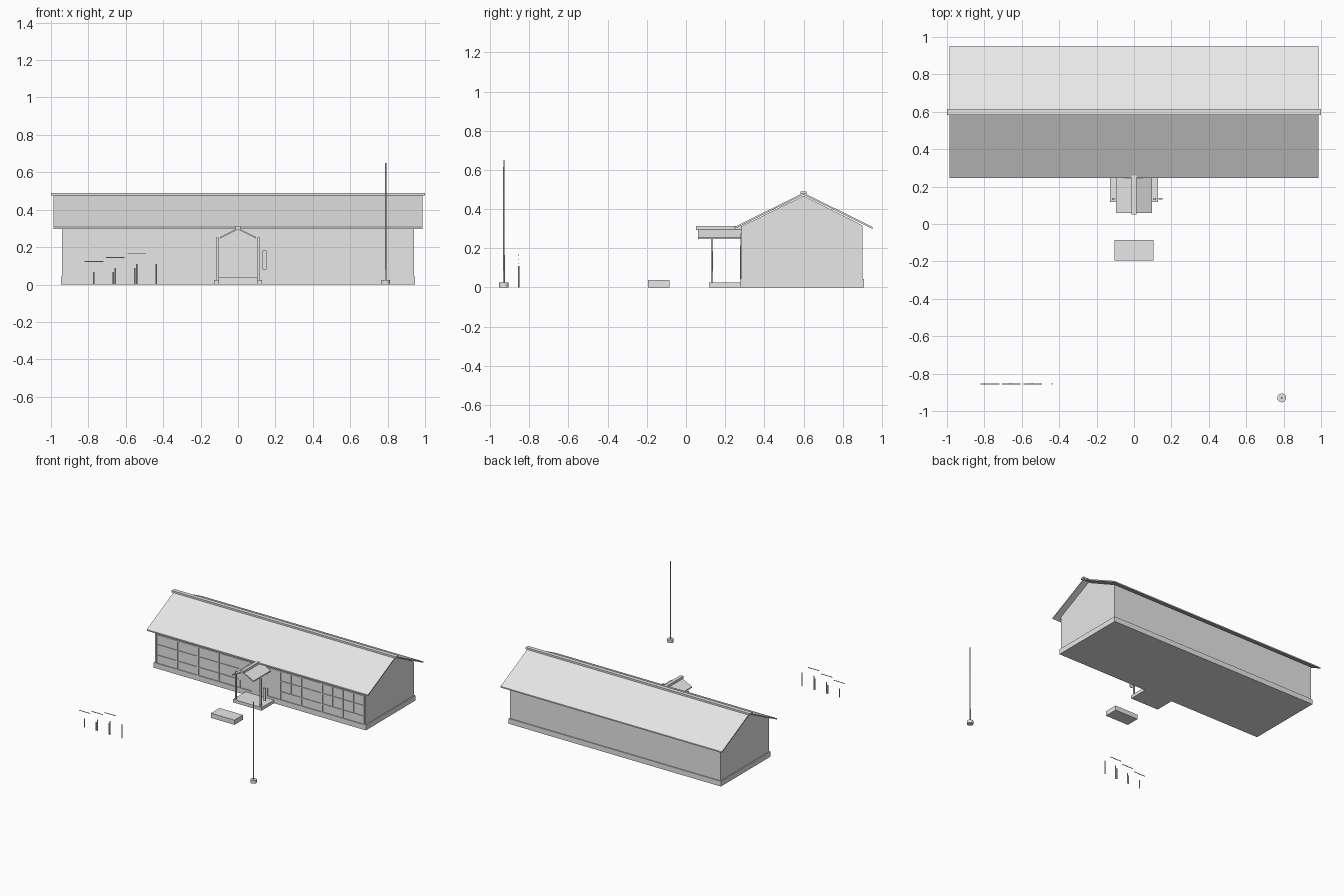
import bpy, bmesh, math

if "Cube" in bpy.data.objects:
    bpy.data.objects.remove(bpy.data.objects["Cube"])

grey = bpy.data.materials.new("light_grey")
grey.diffuse_color = (0.8, 0.8, 0.8, 1)
grey.use_nodes = True
grey.node_tree.nodes["Principled BSDF"].inputs["Base Color"].default_value = grey.diffuse_color


def finish(name, bm):
    bmesh.ops.recalc_face_normals(bm, faces=bm.faces)
    me = bpy.data.meshes.new(name)
    bm.to_mesh(me)
    bm.free()
    me.materials.append(grey)
    ob = bpy.data.objects.new(name, me)
    bpy.context.collection.objects.link(ob)
    return ob


def prism(name, profile, axis, a, b):
    """Extrude a 2D profile: axis 'x' takes (y, z) points, axis 'y' takes (x, z)."""
    bm = bmesh.new()
    place = (lambda p, t: (t, p[0], p[1])) if axis == 'x' else (lambda p, t: (p[0], t, p[1]))
    ends = [[bm.verts.new(place(p, t)) for p in profile] for t in (a, b)]
    n = len(profile)
    bm.faces.new(ends[0])
    bm.faces.new(ends[1][::-1])
    for i in range(n):
        j = (i + 1) % n
        bm.faces.new((ends[0][i], ends[0][j], ends[1][j], ends[1][i]))
    return finish(name, bm)


def box(name, x0, x1, y0, y1, z0, z1):
    return prism(name, [(y0, z0), (y1, z0), (y1, z1), (y0, z1)], 'x', x0, x1)


def rod(name, x, y, z0, z1, r0, r1, sides=12):
    bm = bmesh.new()
    bmesh.ops.create_cone(bm, cap_ends=True, segments=sides, radius1=r0, radius2=r1, depth=z1 - z0)
    bmesh.ops.translate(bm, verts=bm.verts, vec=(x, y, (z0 + z1) / 2))
    ob = finish(name, bm)
    bpy.context.view_layer.objects.active = ob
    ob.select_set(True)
    bpy.ops.object.shade_smooth_by_angle(angle=math.radians(40))
    ob.select_set(False)
    return ob


def roof(name, axis, c, half, eave, ridge, t, a, b):
    """Thin folded gable slab with the ridge at c."""
    return prism(name, [(c - half, eave), (c, ridge), (c + half, eave),
                        (c + half, eave - t), (c, ridge - t), (c - half, eave - t)], axis, a, b)


# Main building
FRONT, BACK, RIDGE = 0.284, 0.90, 0.60
box("plinth", -0.947, 0.947, 0.277, 0.908, 0, 0.042)
box("walls", -0.94, 0.94, FRONT, BACK, 0.042, 0.30)
prism("gable_walls", [(FRONT, 0.30), (BACK, 0.30), (BACK, 0.317), (RIDGE, 0.468), (FRONT, 0.312)],
      'x', -0.94, 0.94)
roof("main_roof", 'x', RIDGE, 0.353, 0.308, 0.483, 0.01, -0.987, 0.987)
box("ridge_cap", -1, 1, RIDGE - 0.016, RIDGE + 0.016, 0.476, 0.49)

# Window bands: posts, rails and mullions on both sides of the entrance
STEP = 0.186
for side, start in (("left", -0.925), ("right", 0.181)):
    end = start + 4 * STEP
    for z in (0.105, 0.19, 0.268):
        box(side + "_window_rail", start, end, 0.279, FRONT + 0.002, z - 0.004, z + 0.004)
    for i in range(5):
        x = start + i * STEP
        box(side + "_window_post", x - 0.005, x + 0.005, 0.277, FRONT + 0.002, 0.042, 0.275)
        if side == "right" and i < 4:
            m = x + STEP / 2
            box("window_mullion", m - 0.003, m + 0.003, 0.279, FRONT + 0.002, 0.105, 0.268)

# Entrance
box("entrance_panel", -0.178, 0.178, 0.279, FRONT + 0.002, 0.105, 0.272)
box("entrance_door", -0.07, 0.07, 0.276, FRONT + 0.002, 0.042, 0.213)
box("porch_floor", -0.127, 0.127, 0.118, 0.285, 0, 0.025)
for s in (-1, 1):
    box("porch_post", s * 0.111 - 0.006, s * 0.111 + 0.006, 0.127, 0.139, 0.025, 0.25)
roof("porch_roof", 'y', 0, 0.096, 0.254, 0.302, 0.008, 0.06, 0.285)
box("porch_ridge_cap", -0.013, 0.013, 0.052, 0.285, 0.294, 0.314)
box("sign_board", 0.13, 0.152, 0.132, 0.138, 0.08, 0.182)

# Platform in the yard
box("yard_platform", -0.105, 0.105, -0.195, -0.085, 0, 0.038)

# Flagpole
rod("flagpole_base", 0.79, -0.93, 0, 0.025, 0.024, 0.024, 16)
rod("flagpole", 0.79, -0.93, 0.025, 0.65, 0.005, 0.003)

# Exercise bars: three rising pairs of posts, each with an offset bar
for i in range(3):
    x, top, y = -0.77 + 0.114 * i, 0.068 + 0.021 * i, -0.855
    for px in (x, x + 0.104):
        rod("exercise_post", px, y, 0, top, 0.004, 0.004, 8)
    box("exercise_bar", x - 0.05, x + 0.05, y - 0.002, y + 0.002, top + 0.053, top + 0.057)
